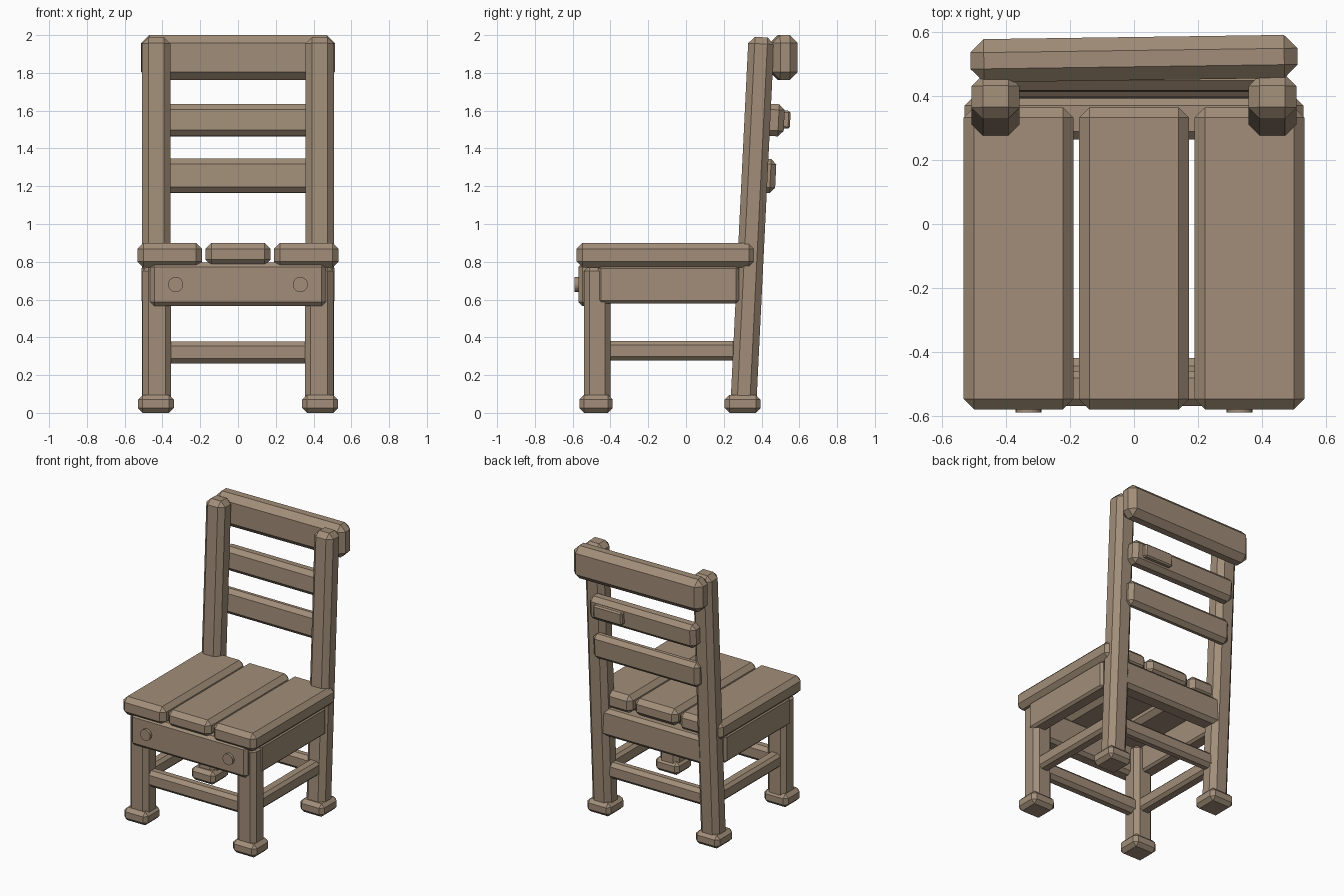
import bpy
import math

cube = bpy.data.objects.get("Cube")
if cube:
    bpy.data.objects.remove(cube, do_unlink=True)

wood = bpy.data.materials.new("weathered_wood")
wood.use_nodes = True
wood.diffuse_color = (0.36, 0.27, 0.19, 1)
wood.node_tree.nodes["Principled BSDF"].inputs["Base Color"].default_value = (0.36, 0.27, 0.19, 1)

LEAN = -math.radians(2.8)


def finish(obj, name, bevel):
    obj.name = name
    obj.data.name = name
    obj.data.materials.append(wood)
    if bevel:
        mod = obj.modifiers.new("chamfer", 'BEVEL')
        mod.width = bevel
        mod.segments = 1
        mod.limit_method = 'ANGLE'
    return obj


def beam(name, x, y, z, bevel=0.025, rot=(0, 0, 0)):
    """Chamfered box; x, y and z are (low, high) ranges."""
    ranges = (x, y, z)
    bpy.ops.mesh.primitive_cube_add(size=1, location=[(a + b) / 2 for a, b in ranges], rotation=rot)
    obj = bpy.context.object
    for v in obj.data.vertices:
        for i, (a, b) in enumerate(ranges):
            v.co[i] *= b - a
    return finish(obj, name, bevel)


def sided(side, a, b):
    return tuple(sorted((side * a, side * b)))


for side, label in ((1, "left"), (-1, "right")):
    # Legs, leaning back posts and their feet
    beam("front_leg_" + label, sided(side, 0.355, 0.505), (-0.54, -0.40), (0.04, 0.78), 0.03)
    beam("back_post_" + label, sided(side, 0.358, 0.508), (0.283, 0.42), (0.04, 1.99), 0.035, (LEAN, 0, 0))
    beam("front_foot_" + label, sided(side, 0.34, 0.53), (-0.565, -0.388), (0, 0.095))
    beam("back_foot_" + label, sided(side, 0.34, 0.53), (0.205, 0.395), (0, 0.095))

    # Side rails
    beam("side_apron_" + label, sided(side, 0.41, 0.512), (-0.465, 0.28), (0.58, 0.78), 0.015)
    beam("side_stretcher_" + label, sided(side, 0.385, 0.475), (-0.43, 0.27), (0.278, 0.38), 0.02)

    # Peg on the front apron
    bpy.ops.mesh.primitive_cylinder_add(vertices=24, radius=0.04, depth=0.04,
                                        location=(side * 0.33, -0.57, 0.68),
                                        rotation=(math.pi / 2, 0, 0))
    finish(bpy.context.object, "front_peg_" + label, 0)

    # Outer seat planks
    beam("seat_plank_" + label, sided(side, 0.19, 0.533), (-0.58, 0.365), (0.77, 0.90), 0.032)

beam("seat_plank_middle", (-0.172, 0.172), (-0.58, 0.365), (0.78, 0.90), 0.032)

# Cross rails under the seat
beam("front_apron", (-0.465, 0.465), (-0.57, -0.46), (0.565, 0.795), 0.022)
beam("back_apron", (-0.42, 0.42), (0.265, 0.395), (0.58, 0.78), 0.025)
beam("front_stretcher", (-0.42, 0.42), (-0.51, -0.42), (0.262, 0.378), 0.025)
beam("back_stretcher", (-0.42, 0.42), (0.27, 0.355), (0.262, 0.378), 0.025)

# Back rest
beam("lower_slat", (-0.425, 0.425), (0.395, 0.475), (1.165, 1.345), 0.028, (LEAN, 0, 0))
beam("upper_slat", (-0.425, 0.425), (0.415, 0.52), (1.465, 1.635), 0.03, (LEAN, 0, 0))
beam("slat_patch", (0.13, 0.36), (0.505, 0.552), (1.505, 1.60), 0.01, (LEAN, 0, 0))
beam("top_rail", (-0.512, 0.512), (0.45, 0.585), (1.763, 2.0), 0.042, (0, 0, math.radians(0.8)))
